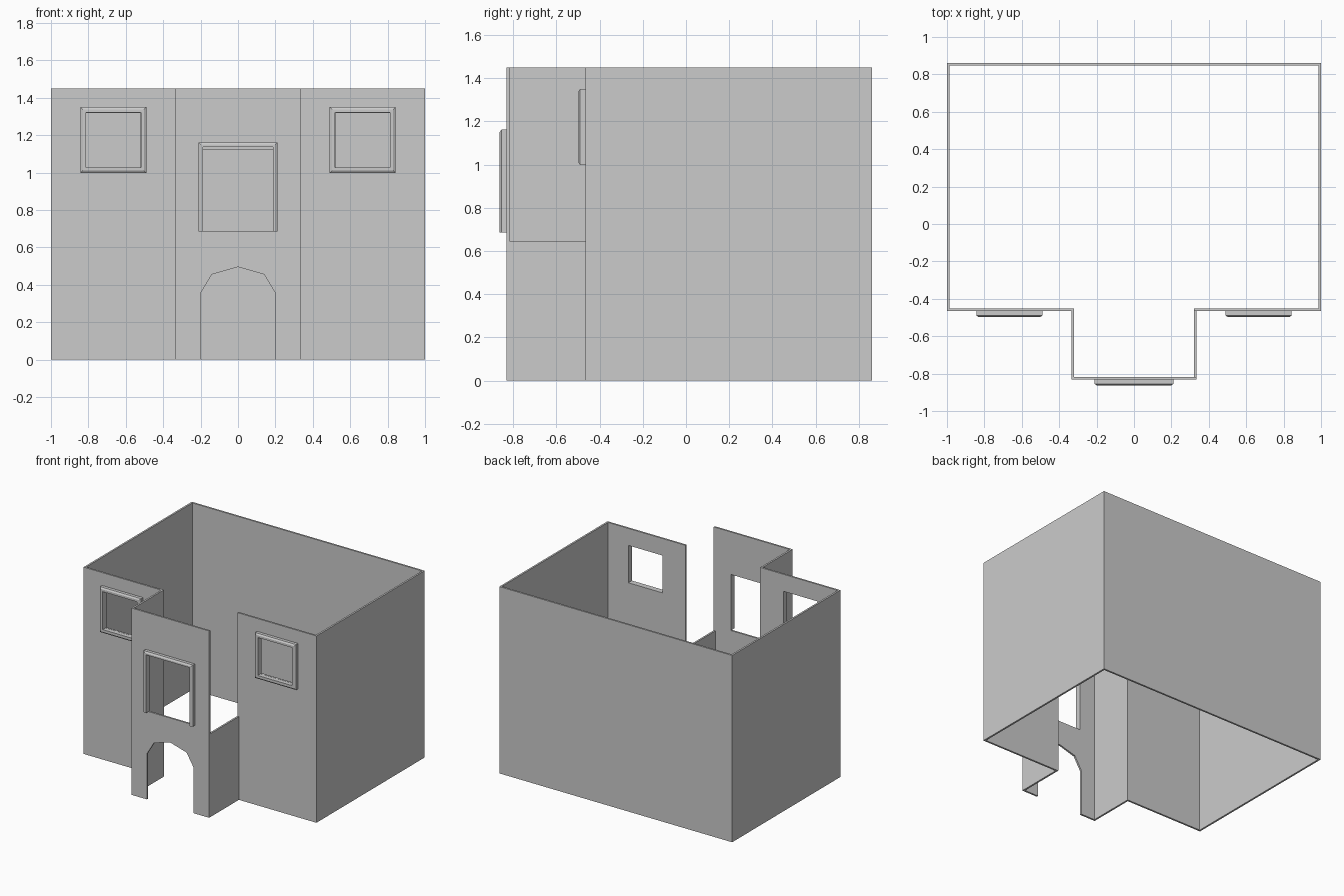
import bpy, bmesh

if "Cube" in bpy.data.objects:
    bpy.data.objects.remove(bpy.data.objects["Cube"])

H, T = 1.45, 0.014                 # wall height and thickness
BACK, FRONT, PORCH = 0.862, -0.466, -0.831
PX = 0.334                         # porch half width


def finish(name, bm):
    bmesh.ops.recalc_face_normals(bm, faces=bm.faces)
    me = bpy.data.meshes.new(name)
    bm.to_mesh(me)
    bm.free()
    ob = bpy.data.objects.new(name, me)
    bpy.context.collection.objects.link(ob)
    return ob


def prism(name, pts, vec):
    """Extrude a closed 3D outline along a vector."""
    bm = bmesh.new()
    f = bm.faces.new([bm.verts.new(p) for p in pts])
    ext = bmesh.ops.extrude_face_region(bm, geom=[f], use_keep_orig=True)
    vs = [v for v in ext["geom"] if isinstance(v, bmesh.types.BMVert)]
    bmesh.ops.translate(bm, verts=vs, vec=vec)
    return finish(name, bm)


def box(name, x0, x1, y0, y1, z0, z1):
    return prism(name, [(x0, y0, z0), (x1, y0, z0), (x1, y1, z0), (x0, y1, z0)],
                 (0, 0, z1 - z0))


def cut(ob, cutter):
    cutter.hide_render = True
    m = ob.modifiers.new("cut", "BOOLEAN")
    m.operation, m.solver, m.object = "DIFFERENCE", "EXACT", cutter
    bpy.context.view_layer.objects.active = ob
    bpy.ops.object.modifier_apply(modifier=m.name)
    bpy.data.objects.remove(cutter)


def plan(d):
    """Floor outline, moved inward by d."""
    half = [(1 - d, BACK - d), (1 - d, FRONT + d), (PX - d, FRONT + d), (PX - d, PORCH + d)]
    return half + [(-x, y) for x, y in reversed(half)]


def frame(name, cx, z0, z1, half, y, width, closed):
    """Mitred window surround with a chamfered outer edge; open ones have no sill."""
    profile = [(0, 0), (0, 0.024), (0.012, 0.032), (width, 0.032), (width, 0)]
    bm = bmesh.new()
    rings = []
    for sx, top in ((-1, 0), (-1, 1), (1, 1), (1, 0)):
        ring = []
        for inset, depth in profile:
            z = z1 - inset if top else z0 + (inset if closed else 0)
            ring.append(bm.verts.new((cx + sx * (half - inset), y - depth, z)))
        rings.append(ring)
    n = len(profile)
    for i in range(4 if closed else 3):
        a, b = rings[i], rings[(i + 1) % 4]
        for j in range(n):
            k = (j + 1) % n
            bm.faces.new((a[j], a[k], b[k], b[j]))
    if not closed:
        bm.faces.new(rings[0])
        bm.faces.new(rings[3])
    return finish(name, bm)


# Thin wall shell, open at the top and bottom
bm = bmesh.new()
loops = [[bm.verts.new((x, y, z)) for x, y in plan(d)]
         for d, z in ((0, 0), (0, H), (T, H), (T, 0))]
for i in range(4):
    a, b = loops[i], loops[(i + 1) % 4]
    for j in range(8):
        k = (j + 1) % 8
        bm.faces.new((a[j], a[k], b[k], b[j]))
walls = finish("walls", bm)

# Arched doorway
arch = [(-0.2, -0.1), (-0.2, 0.355), (-0.14, 0.455), (0, 0.495),
        (0.14, 0.455), (0.2, 0.355), (0.2, -0.1)]
cut(walls, prism("door_cutter", [(x, PORCH - 0.1, z) for x, z in arch], (0, 0.2, 0)))

# Right porch wall is only low
cut(walls, box("gap_cutter", PX - 0.05, PX + 0.05, PORCH + T, FRONT, 0.647, H + 0.1))

# Porch window
cut(walls, box("window_cutter", -0.187, 0.187, PORCH - 0.1, PORCH + 0.1, 0.685, 1.12))
frame("porch_window_frame", 0, 0.685, 1.162, 0.211, PORCH, 0.024, False)

# Upper side windows
for side, s in (("left", -1), ("right", 1)):
    cx = s * 0.666
    cut(walls, box("window_cutter", cx - 0.146, cx + 0.146, FRONT - 0.1, FRONT + 0.1, 1.028, 1.318))
    frame(side + "_window_frame", cx, 0.998, 1.35, 0.176, FRONT, 0.029, True)
